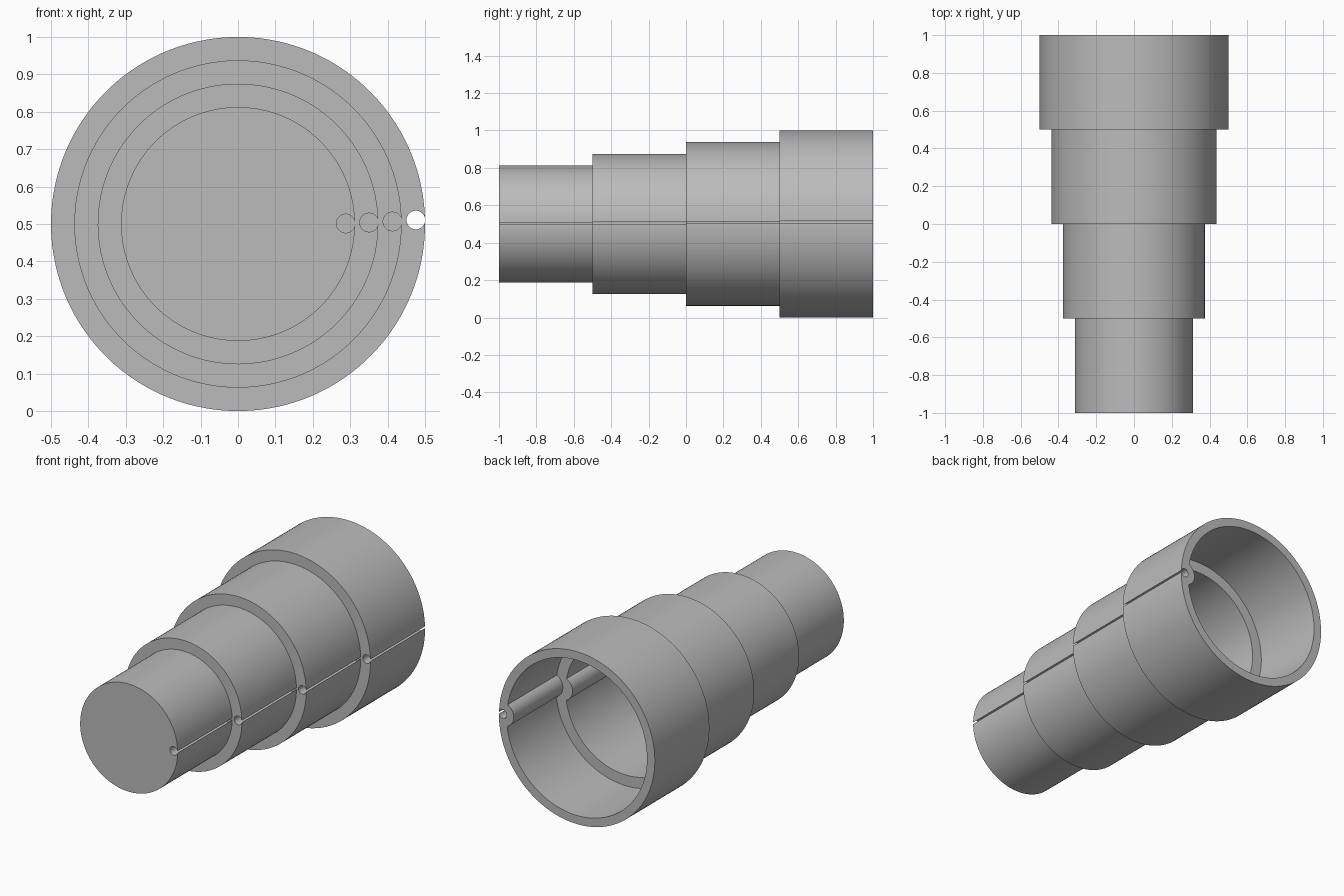
import bpy, bmesh
from math import sin, cos, pi, atan2, sqrt, asin, radians

if "Cube" in bpy.data.objects:
    bpy.data.objects.remove(bpy.data.objects["Cube"])

WALL = 0.05      # shell thickness
HOLE = 0.025     # groove radius
BOSS = 0.07      # radius of the rib around each groove
STEP = 0.5       # length of each stage

grey = bpy.data.materials.new("plain grey")
grey.use_nodes = True
grey.diffuse_color = (0.5, 0.5, 0.5, 1)
grey.node_tree.nodes["Principled BSDF"].inputs["Base Color"].default_value = (0.5, 0.5, 0.5, 1)


def notched_circle(radius, offset, notch, turn, steps):
    """Circle with a smaller circle, centred at offset, cut out of its edge."""
    x = (radius**2 - notch**2 + offset**2) / (2 * offset)
    h = sqrt(radius**2 - x**2)
    a, b = atan2(h, x), atan2(h, x - offset)
    big, small = steps
    pts = []
    for i in range(big + 1):
        t = a + (2 * pi - 2 * a) * i / big
        pts.append((radius * cos(t), radius * sin(t)))
    for i in range(1, small):
        t = 2 * pi - b - (2 * pi - 2 * b) * i / small
        pts.append((offset + notch * cos(t), notch * sin(t)))
    c, s = cos(turn), sin(turn)
    return [(px * c - pz * s, px * s + pz * c + 0.5) for px, pz in pts]


def ring(bm, loop, y):
    verts = [bm.verts.new((x, y, z)) for x, z in loop]
    return [bm.edges.new((v, verts[i - 1])) for i, v in enumerate(verts)]


def cap(bm, loops, y):
    edges = [e for loop in loops for e in ring(bm, loop, y)]
    bmesh.ops.triangle_fill(bm, edges=edges, use_beauty=True, normal=(0, -1, 0))


def wall(bm, loop, y0, y1):
    bmesh.ops.bridge_loops(bm, edges=ring(bm, loop, y0) + ring(bm, loop, y1))


# Stages from the small closed front to the wide open back
stages = [("front_stage", 0.3125, 0.0013), ("second_stage", 0.375, 0.004),
          ("third_stage", 0.4375, 0.0067), ("back_stage", 0.5, 0.0107)]
previous = None
for n, (name, radius, rise) in enumerate(stages):
    y0 = -1 + n * STEP
    y1 = y0 + STEP
    offset = radius - HOLE + 0.0005
    turn = asin(rise / offset)
    outer = notched_circle(radius, offset, HOLE, turn, (128, 32))
    inner = notched_circle(radius - WALL, offset, BOSS, turn, (128, 24))
    bm = bmesh.new()
    wall(bm, outer, y0, y1)
    wall(bm, inner, y0 + WALL, y1)
    if previous:
        # Front shoulder, open to the cavity of the smaller stage
        cap(bm, [outer, previous], y0)
        cap(bm, [inner, previous], y0 + WALL)
        wall(bm, previous, y0, y0 + WALL)
    else:
        cap(bm, [outer], y0)
        cap(bm, [inner], y0 + WALL)
    if n == len(stages) - 1:
        cap(bm, [outer, inner], y1)
    previous = inner
    bmesh.ops.remove_doubles(bm, verts=bm.verts, dist=0.00005)
    bmesh.ops.recalc_face_normals(bm, faces=bm.faces)
    mesh = bpy.data.meshes.new(name)
    bm.to_mesh(mesh)
    bm.free()
    mesh.materials.append(grey)
    obj = bpy.data.objects.new(name, mesh)
    bpy.context.collection.objects.link(obj)
    bpy.ops.object.select_all(action="DESELECT")
    obj.select_set(True)
    bpy.context.view_layer.objects.active = obj
    bpy.ops.object.shade_smooth_by_angle(angle=radians(30))
